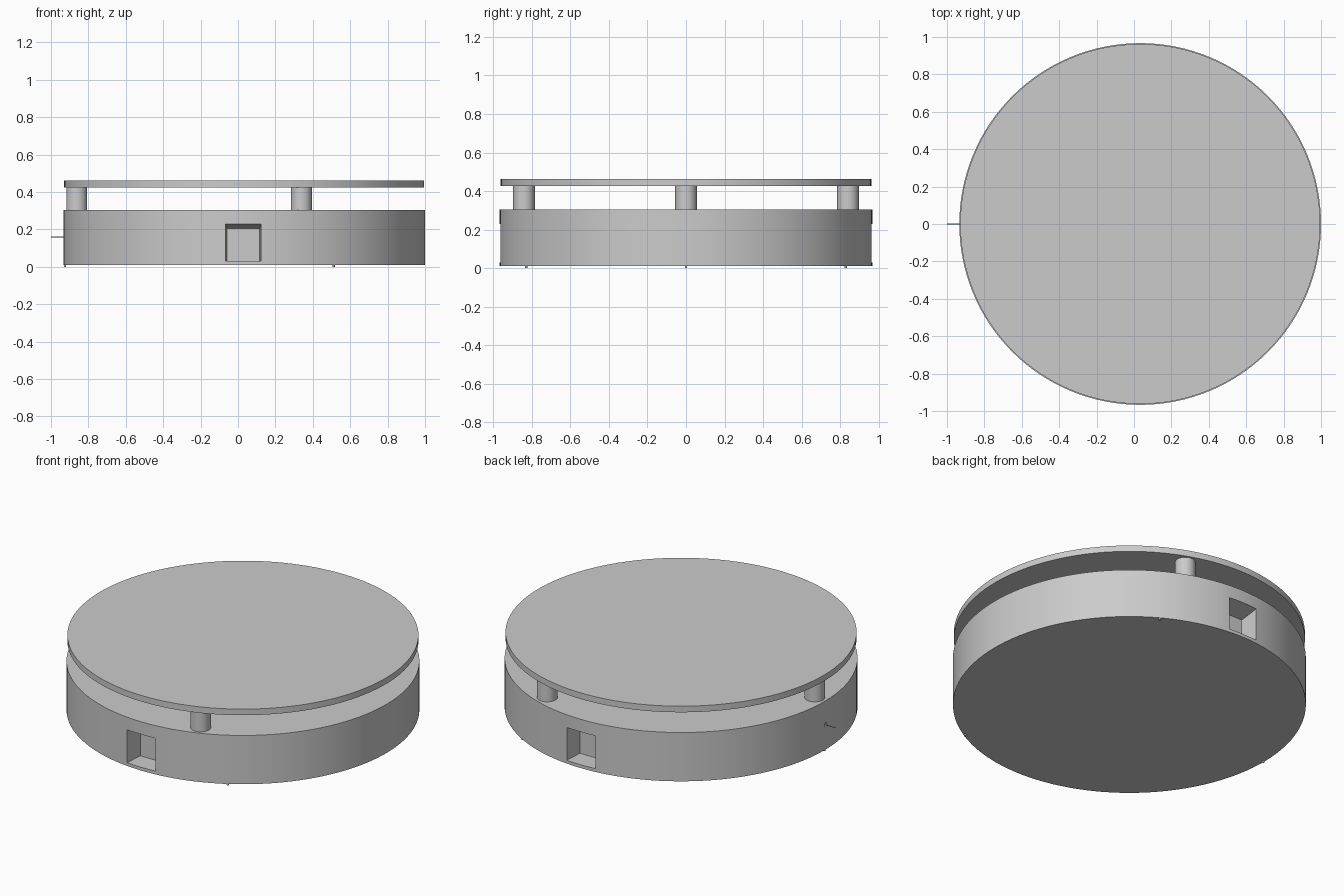
import bpy, bmesh, math
from mathutils import Vector

if "Cube" in bpy.data.objects:
    bpy.data.objects.remove(bpy.data.objects["Cube"], do_unlink=True)

CX = 0.033      # axis of the round body
R = 0.967       # body radius

grey = bpy.data.materials.new("plain_grey")
grey.use_nodes = True
colour = (0.6, 0.6, 0.6, 1)
grey.diffuse_color = colour
grey.node_tree.nodes["Principled BSDF"].inputs["Base Color"].default_value = colour


def cylinder(name, x, y, z0, z1, radius, sides=48, rot=(0, 0, 0)):
    bpy.ops.mesh.primitive_cylinder_add(vertices=sides, radius=radius, depth=z1 - z0,
                                        location=(x, y, (z0 + z1) / 2), rotation=rot)
    ob = bpy.context.object
    ob.name = name
    ob.data.materials.append(grey)
    return ob


def smooth(ob):
    bpy.ops.object.select_all(action="DESELECT")
    ob.select_set(True)
    bpy.context.view_layer.objects.active = ob
    bpy.ops.object.shade_smooth_by_angle(angle=math.radians(30))


def pocket_cutter(side):
    """Tapered box whose large end opens through the wall at y = side * R."""
    def loop(half, top, depth):
        y = side * (R - depth)
        return [Vector((CX - 0.005 + sx * half, y, z))
                for sx, z in ((-1, 0.03), (1, 0.03), (1, top), (-1, top))]
    outer, inner = loop(0.098, 0.235, -0.03), loop(0.088, 0.205, 0.12)
    bm = bmesh.new()
    bmesh.ops.convex_hull(bm, input=[bm.verts.new(p) for p in outer + inner])
    bmesh.ops.recalc_face_normals(bm, faces=bm.faces)
    mesh = bpy.data.meshes.new("pocket_cutter")
    bm.to_mesh(mesh)
    bm.free()
    ob = bpy.data.objects.new("pocket_cutter", mesh)
    bpy.context.collection.objects.link(ob)
    mesh.materials.append(grey)
    return ob


# Round body with a square pocket front and back and a small pin hole
body = cylinder("body", CX, 0, 0.01, 0.305, R, 128)
hole = cylinder("hole_cutter", CX - R, 0, 0.12, 0.2, 0.012, 16, (0, math.pi / 2, 0))
for cutter in (pocket_cutter(-1), pocket_cutter(1), hole):
    cutter.hide_render = True
    mod = body.modifiers.new("cut", "BOOLEAN")
    mod.operation = "DIFFERENCE"
    mod.solver = "EXACT"
    mod.object = cutter
    bpy.context.view_layer.objects.active = body
    bpy.ops.object.modifier_apply(modifier=mod.name)
    bpy.data.objects.remove(cutter, do_unlink=True)
smooth(body)

# Top plate
smooth(cylinder("top_plate", CX, 0, 0.425, 0.462, 0.962, 128))

# Three posts between body and plate
for i, angle in enumerate((-70, 70, 180)):
    a = math.radians(angle)
    smooth(cylinder(f"post_{i + 1}", CX + 0.895 * math.cos(a), 0.895 * math.sin(a),
                    0.305, 0.425, 0.056, 32))

# Tiny feet under the rim
for i, angle in enumerate((-60, 60, 180)):
    a = math.radians(angle)
    cylinder(f"foot_{i + 1}", CX + 0.958 * math.cos(a), 0.958 * math.sin(a),
             0, 0.012, 0.006, 12)

# Thin pin sticking out of the side
smooth(cylinder("side_pin", -0.945, 0, 0.105, 0.215, 0.003, 12, (0, math.pi / 2, 0)))
